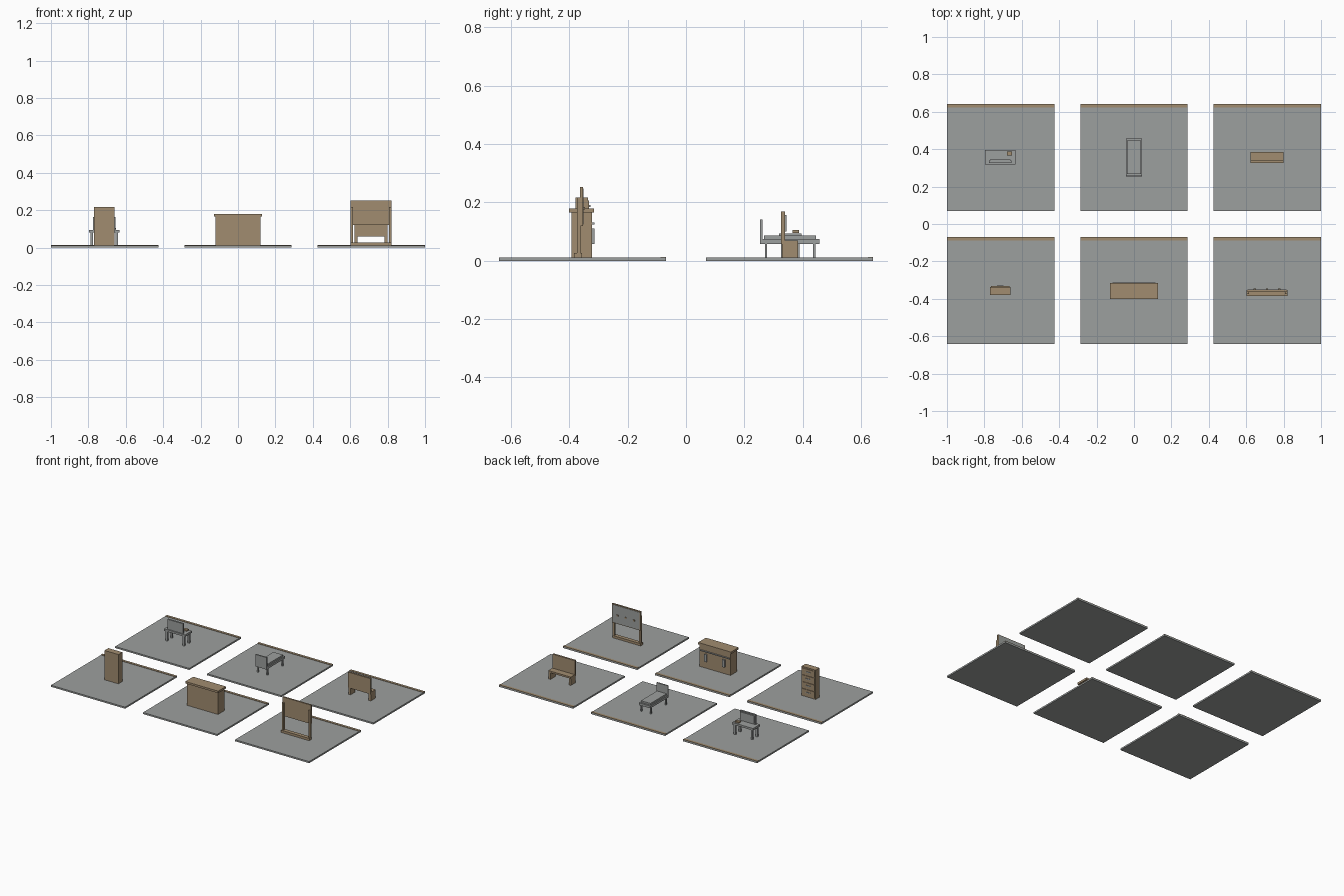
import bpy, bmesh

if "Cube" in bpy.data.objects:
    bpy.data.objects.remove(bpy.data.objects["Cube"])


def material(name, rgb):
    m = bpy.data.materials.new(name)
    m.diffuse_color = (*rgb, 1)
    m.use_nodes = True
    m.node_tree.nodes["Principled BSDF"].inputs["Base Color"].default_value = m.diffuse_color
    return m


GREY = material("stone_grey", (0.335, 0.350, 0.342))
BROWN = material("wood_brown", (0.355, 0.262, 0.162))
FLOOR = 0.011


def box(name, x, y, z, mat):
    """Axis-aligned box from (min, max) pairs."""
    bm = bmesh.new()
    bmesh.ops.create_cube(bm, size=1)
    for v in bm.verts:
        for i, (a, b) in enumerate((x, y, z)):
            v.co[i] = (a + b) / 2 + v.co[i] * (b - a)
    me = bpy.data.meshes.new(name)
    bm.to_mesh(me)
    bm.free()
    me.materials.append(mat)
    ob = bpy.data.objects.new(name, me)
    bpy.context.collection.objects.link(ob)
    return ob


def around(c, h):
    return (c - h, c + h)


# floor tiles, each with a skirting strip on its back edge
for cx in (-0.713, 0, 0.713):
    for cy in (-0.355, 0.355):
        box("floor_tile", around(cx, 0.287), around(cy, 0.286), (0, FLOOR), GREY)
        box("floor_back_strip", around(cx, 0.287), (cy + 0.268, cy + 0.286),
            (FLOOR - 0.001, 0.0135), BROWN)

# chest of drawers, fronts facing +y
X = -0.715
box("chest_body", around(X, 0.054), (-0.379, -0.336), (FLOOR, 0.216), BROWN)
for i in range(4):
    z = 0.020 + i * 0.048
    box("chest_drawer", around(X, 0.049), (-0.337, -0.332), (z, z + 0.043), BROWN)
    box("chest_handle", around(X, 0.018), (-0.333, -0.328),
        around(z + 0.024, 0.003), GREY)

# counter with overhanging top, handles on +y side
box("counter_body", (-0.12, 0.12), (-0.393, -0.322), (FLOOR, 0.166), BROWN)
box("counter_top", (-0.127, 0.127), (-0.401, -0.315), (0.165, 0.179), BROWN)
box("counter_rail", (-0.115, 0.115), (-0.323, -0.314), (0.125, 0.131), GREY)
for s in (-1, 1):
    box("counter_handle", around(s * 0.070, 0.009), (-0.323, -0.313),
        (0.058, 0.110), GREY)

# standing notice board
X = 0.711
box("board_panel", around(X, 0.110), (-0.364, -0.353), (0.120, 0.252), BROWN)
box("board_face", around(X, 0.104), (-0.354, -0.351), (0.125, 0.247), GREY)
box("board_foot_rail", around(X, 0.110), (-0.384, -0.357), (FLOOR, 0.027), BROWN)
for s in (-1, 1):
    box("board_post", around(X + s * 0.103, 0.007), (-0.374, -0.361),
        (0.020, 0.216), BROWN)
for i in (-1, 0, 1):
    box("board_knob", around(X + i * 0.065, 0.006), (-0.352, -0.346),
        around(0.180, 0.005), BROWN)

# desk with screen and small pad
X = -0.715
box("desk_top", around(X, 0.081), (0.319, 0.395), (0.080, 0.094), GREY)
for s in (-1, 1):
    for y in (0.331, 0.383):
        box("desk_leg", around(X + s * 0.066, 0.007), around(y, 0.006),
            (FLOOR, 0.081), GREY)
box("screen_panel", around(X, 0.061), (0.327, 0.339), (0.093, 0.163), GREY)
box("screen_face", around(X, 0.054), (0.338, 0.345), (0.101, 0.156), GREY)
box("desk_pad", around(X + 0.049, 0.014), (0.365, 0.387), (0.096, 0.105), BROWN)

# bed, headboard at the front
box("bed_frame", (-0.044, 0.044), (0.254, 0.458), (0.058, 0.074), GREY)
box("mattress", (-0.037, 0.037), (0.268, 0.446), (0.073, 0.086), GREY)
box("headboard", (-0.044, 0.044), (0.254, 0.263), (0.057, 0.141), GREY)
for s in (-1, 1):
    for y in (0.274, 0.440):
        box("bed_leg", around(s * 0.036, 0.004), around(y, 0.004),
            (FLOOR, 0.059), GREY)

# bench
X = 0.711
box("bench_seat", around(X, 0.087), (0.328, 0.384), (0.058, 0.070), BROWN)
box("bench_back", around(X, 0.087), (0.326, 0.339), (0.060, 0.168), BROWN)
for s in (-1, 1):
    box("bench_side_leg", around(X + s * 0.079, 0.008), (0.329, 0.383),
        (FLOOR, 0.059), BROWN)
